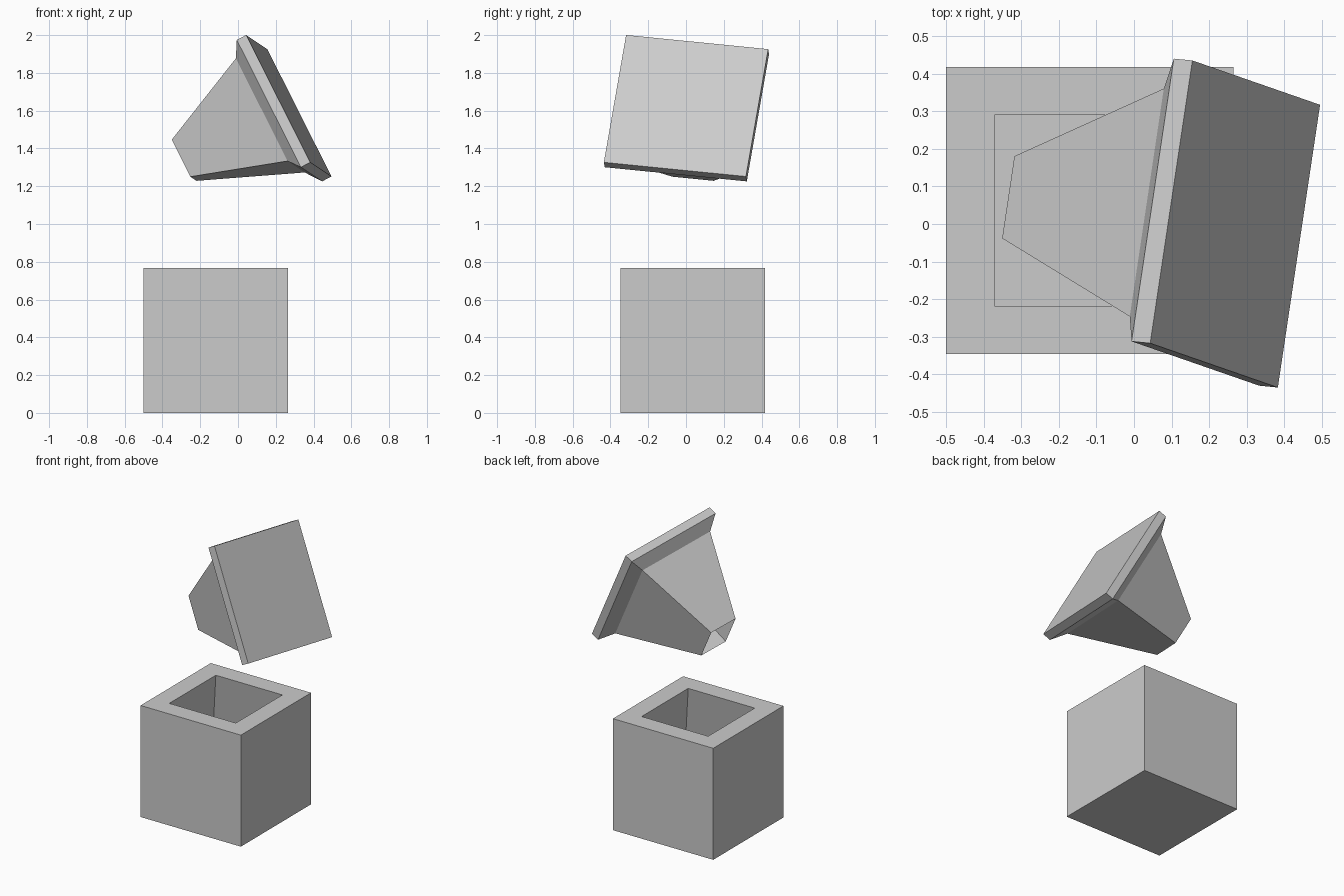
import bpy
import bmesh
from mathutils import Matrix, Vector

cube = bpy.data.objects.get("Cube")
if cube:
    bpy.data.objects.remove(cube, do_unlink=True)

# Single plain material
grey = bpy.data.materials.new("plain_grey")
grey.use_nodes = True
colour = (0.6, 0.6, 0.6, 1.0)
grey.diffuse_color = colour
grey.node_tree.nodes["Principled BSDF"].inputs["Base Color"].default_value = colour


def square_loft(name, rings, matrix):
    """Loft square rings given as (half width, height); the first ring is capped."""
    bm = bmesh.new()
    loops = [[bm.verts.new((sx * h, sy * h, z))
              for sx, sy in ((-1, -1), (1, -1), (1, 1), (-1, 1))]
             for h, z in rings]
    bm.faces.new(loops[0][::-1])
    for low, high in zip(loops, loops[1:]):
        for i in range(4):
            j = (i + 1) % 4
            bm.faces.new((low[i], low[j], high[j], high[i]))
    mesh = bpy.data.meshes.new(name)
    bm.to_mesh(mesh)
    bm.free()
    mesh.materials.append(grey)
    obj = bpy.data.objects.new(name, mesh)
    obj.matrix_world = matrix
    bpy.context.collection.objects.link(obj)
    return obj


HALF = 0.382

# Open box: outer walls, flat rim, inner walls flaring down to the base corners
square_loft("open_box",
            [(HALF, 0), (HALF, 0.768), (0.2535, 0.768), (HALF - 0.001, 0.002)],
            Matrix.Translation((-0.118, 0.036, 0)))

# Tilted lid: square plate, bevelled step and a hollow tapered plug open at the tip
u = Vector((0.147, 0.984, -0.098)).normalized()
v = Vector((0.444, -0.157, -0.882))
v = (v - u * v.dot(u)).normalized()
n = u.cross(v)
tilt = Matrix((u, v, n)).transposed().to_4x4()
square_loft("tapered_lid",
            [(HALF, 0), (HALF, 0.056), (0.308, 0.111), (0.111, 0.627)],
            Matrix.Translation((0.269, 0, 1.626)) @ tilt)
